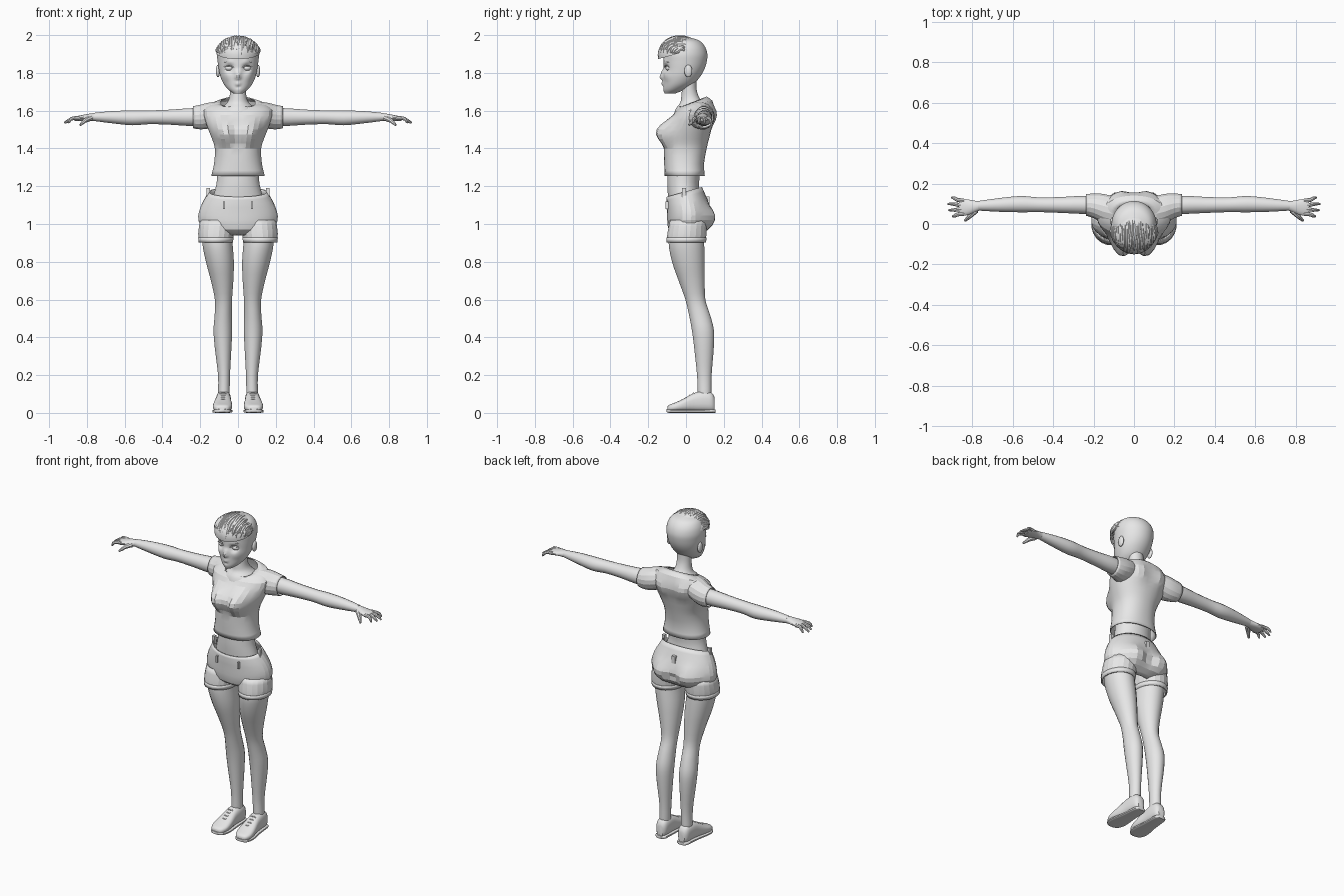
import bpy, bmesh, math, random
from mathutils import Vector, Matrix

cube = bpy.data.objects.get("Cube")
if cube:
    bpy.data.objects.remove(cube, do_unlink=True)
random.seed(4)

grey = bpy.data.materials.new("pale_grey")
grey.use_nodes = True
grey.diffuse_color = (0.8, 0.8, 0.8, 1)
grey.node_tree.nodes["Principled BSDF"].inputs["Base Color"].default_value = grey.diffuse_color


def finish(ob, mirror=False, thickness=0, angle=40):
    """Material, optional mirror and cloth thickness, shading (angle 0 stays flat)."""
    ob.data.materials.append(grey)
    bpy.ops.object.select_all(action='DESELECT')
    ob.select_set(True)
    bpy.context.view_layer.objects.active = ob
    if ob.type == 'CURVE':
        bpy.ops.object.convert(target='MESH')
        ob = bpy.context.view_layer.objects.active
    if angle:
        bpy.ops.object.shade_smooth_by_angle(angle=math.radians(angle))
    if mirror:
        ob.modifiers.new("mirror", 'MIRROR')
    if thickness:
        mod = ob.modifiers.new("cloth", 'SOLIDIFY')
        mod.thickness, mod.offset = thickness, -1
    return ob


def from_bmesh(name, bm, **kw):
    bmesh.ops.recalc_face_normals(bm, faces=bm.faces)
    mesh = bpy.data.meshes.new(name)
    bm.to_mesh(mesh)
    bm.free()
    ob = bpy.data.objects.new(name, mesh)
    bpy.context.collection.objects.link(ob)
    return finish(ob, **kw)


def smooth_rings(rings, steps):
    """Spline interpolation between the given cross-sections."""
    out, last = [], len(rings) - 1
    for i in range(last):
        quad = [rings[max(i - 1, 0)], rings[i], rings[i + 1], rings[min(i + 2, last)]]
        for s in range(steps):
            t = s / steps
            out.append([b + 0.5 * t * (c - a + t * (2*a - 5*b + 4*c - d + t * (3*(b - c) + d - a)))
                        for a, b, c, d in zip(*quad)])
    return out + [list(rings[-1])]


def loft(name, rings, axis='Z', n=24, steps=3, power=1.0, caps=True, tilt=0, bumps=(), **kw):
    """Rings are (position, centre, half width, low, high); tilt slants the last ring.
    Bumps are (centre, radius, push) and act on both sides of the body."""
    bm, loops = bmesh.new(), []
    rows = smooth_rings(rings, steps)
    for k, (t, c, r, lo, hi) in enumerate(rows):
        slant = tilt * max(0, 1 - (len(rows) - 1 - k) / (2 * steps))
        loop = []
        for i in range(n):
            ang = math.tau * (i + 0.5) / n
            ca, sa = (math.copysign(abs(v) ** power, v) for v in (math.cos(ang), math.sin(ang)))
            a, half = c + r * ca, (hi - lo) / 2 * sa
            b, p = (lo + hi) / 2 + half, t + slant * half
            loop.append(bm.verts.new({'X': (p, a, b), 'Y': (a, p, b), 'Z': (a, b, p)}[axis]))
        loops.append(loop)
    for la, lb in zip(loops, loops[1:]):
        for i in range(n):
            j = (i + 1) % n
            bm.faces.new((la[i], la[j], lb[j], lb[i]))
    if caps:
        bm.faces.new(loops[0])
        bm.faces.new(loops[-1])
    for centre, radius, push in bumps:
        for v in bm.verts:
            d = (Vector((abs(v.co.x), v.co.y, v.co.z)) - Vector(centre)).length / radius
            if d < 1:
                v.co += Vector(push) * (1 - d * d) ** 2
    return from_bmesh(name, bm, **kw)


def tube(name, points, radii, **kw):
    cu = bpy.data.curves.new(name, 'CURVE')
    cu.dimensions, cu.bevel_depth, cu.bevel_resolution = '3D', 1, 2
    cu.resolution_u, cu.use_fill_caps = 5, True
    sp = cu.splines.new('NURBS')
    sp.points.add(len(points) - 1)
    for p, co, r in zip(sp.points, points, radii):
        p.co, p.radius = (*co, 1), r
    sp.use_endpoint_u, sp.order_u = True, 3
    ob = bpy.data.objects.new(name, cu)
    bpy.context.collection.objects.link(ob)
    return finish(ob, **kw)


def ball(name, centre, size, cut=None, **kw):
    bm = bmesh.new()
    bmesh.ops.create_uvsphere(bm, u_segments=24, v_segments=14, radius=1)
    bm.transform(Matrix.Translation(centre) @ Matrix.Diagonal((*size, 1)))
    if cut:
        bmesh.ops.bisect_plane(bm, geom=bm.verts[:] + bm.edges[:] + bm.faces[:],
                               plane_co=cut[0], plane_no=cut[1], clear_inner=True)
    return from_bmesh(name, bm, **kw)


def box(name, centre, size, **kw):
    bm = bmesh.new()
    bmesh.ops.create_cube(bm, size=1)
    bm.transform(Matrix.Translation(centre) @ Matrix.Diagonal((*size, 1)))
    return from_bmesh(name, bm, angle=0, **kw)


# Head with modelled face
loft("head", [(1.69, 0, .022, -.113, -.06), (1.71, 0, .05, -.12, -.01), (1.74, 0, .075, -.121, .04),
              (1.78, 0, .093, -.122, .075), (1.82, 0, .102, -.12, .098), (1.86, 0, .108, -.12, .11),
              (1.9, 0, .111, -.118, .113), (1.94, 0, .102, -.1, .1), (1.97, 0, .078, -.07, .072),
              (1.985, 0, .03, -.03, .03)],
     n=56, steps=5, bumps=[
         ((.046, -.11, 1.825), .034, (0, .016, 0)), ((0, -.12, 1.8), .026, (0, -.012, 0)),
         ((0, -.124, 1.778), .024, (0, -.018, -.004)), ((0, -.12, 1.743), .022, (0, -.009, 0)),
         ((0, -.12, 1.726), .014, (0, .006, 0)), ((.06, -.1, 1.785), .04, (0, -.006, 0)),
         ((.045, -.11, 1.856), .03, (0, -.005, 0))])
ball("eyes", (.046, -.085, 1.825), (.024, .023, .016), mirror=True)
for label, z, lift in (("eyelids", 1.828, .016), ("eyebrows", 1.852, .012)):
    tube(label, [(.02, -.112, z), (.046, -.115, z + lift), (.076, -.092, z + .004)],
         (.002, .004, .001), mirror=True)
ball("ears", (.106, .012, 1.81), (.011, .021, .033), mirror=True)
loft("neck", [(1.56, 0, .12, -.07, .12), (1.61, 0, .095, -.055, .115), (1.64, 0, .06, -.032, .09),
              (1.67, 0, .046, -.026, .07), (1.71, 0, .043, -.022, .057), (1.76, 0, .045, -.02, .055)])

# Swept hair on top of the head
ball("hair_cap", (0, -.025, 1.895), (.117, .125, .1), cut=((0, -.14, 1.875), (0, -.28, 1)))
for i in range(26):
    u = math.radians(-72 + 144 * i / 25)
    start, end = random.uniform(-50, -15), random.uniform(68, 92)
    path = []
    for k in range(6):
        s = math.radians(start + (end - start) * k / 5)
        wob = u + random.uniform(-.06, .06)
        path.append((.112 * math.sin(wob), -.027 - .12 * math.sin(s) * math.cos(wob),
                     1.895 + .094 * math.cos(s) * math.cos(wob)))
    tube("hair_lock", path, (.003, .01, .012, .013, .011, .003))

# Torso: bare waist, cropped shirt and sleeves
loft("waist", [(1.08, 0, .15, -.09, .09), (1.16, 0, .128, -.097, .075), (1.22, 0, .114, -.1, .07),
               (1.3, 0, .11, -.098, .08), (1.36, 0, .11, -.095, .085)])
loft("shirt", [(1.255, 0, .142, -.113, .1), (1.32, 0, .127, -.116, .096), (1.4, 0, .123, -.118, .11),
               (1.45, 0, .138, -.113, .122), (1.5, 0, .158, -.102, .135), (1.55, 0, .175, -.085, .145),
               (1.6, 0, .185, -.055, .15), (1.635, 0, .15, -.035, .14), (1.645, 0, .095, -.04, .11)],
     n=32, steps=2, power=.9, caps=False, tilt=.4, thickness=.006, angle=15, bumps=[
         ((.066, -.1, 1.49), .1, (0, -.062, 0)), ((.07, .14, 1.57), .08, (0, .02, 0))])
loft("sleeves", [(.09, .06, .075, 1.53, 1.65), (.15, .075, .075, 1.505, 1.645),
                 (.2, .09, .062, 1.5, 1.632), (.238, .094, .054, 1.506, 1.625)],
     axis='X', n=16, steps=2, caps=False, thickness=.005, angle=15, mirror=True)

# Arms and hands
loft("arms", [(.12, .085, .045, 1.525, 1.61), (.24, .094, .046, 1.518, 1.614), (.36, .094, .04, 1.525, 1.606),
              (.47, .095, .037, 1.528, 1.602), (.56, .098, .041, 1.522, 1.602), (.67, .094, .034, 1.533, 1.598),
              (.77, .09, .024, 1.546, 1.588)], axis='X', n=16, mirror=True)
loft("palms", [(.76, .09, .023, 1.546, 1.588), (.79, .086, .03, 1.546, 1.584), (.82, .083, .039, 1.546, 1.578),
               (.85, .083, .042, 1.545, 1.572), (.865, .083, .034, 1.546, 1.568)],
     axis='X', n=16, mirror=True)
for k, reach in enumerate((.895, .915, .92, .9)):
    y = .05 + .022 * k
    spread = y + (k - 1.4) * .009
    tube("finger", [(.84, y, 1.56), (.87, y, 1.562), (.89, spread, 1.553), (reach, spread, 1.535)],
         (.011, .01, .009, .005), mirror=True)
tube("thumbs", [(.78, .068, 1.56), (.805, .045, 1.552), (.82, .03, 1.538), (.835, .016, 1.524)],
     (.015, .013, .01, .006), mirror=True)

# Shorts: seat, legs, cuffs and small fittings
loft("shorts_seat", [(.94, 0, .09, -.055, .07), (.97, 0, .18, -.092, .115), (1.02, 0, .211, -.1, .132),
                     (1.07, 0, .206, -.102, .132), (1.12, 0, .185, -.104, .112), (1.17, 0, .155, -.103, .085)],
     n=32, steps=2, caps=False, tilt=.28, thickness=.006, angle=15, bumps=[
         ((.095, .12, 1.03), .1, (0, .034, 0)), ((0, .14, 1.02), .035, (0, -.02, 0))])
loft("shorts_legs", [(.902, .118, .089, -.102, .104), (.95, .116, .096, -.1, .11), (1.02, .108, .095, -.085, .11)],
     n=20, steps=2, caps=False, thickness=.006, angle=15, mirror=True)
loft("shorts_cuffs", [(.902, .118, .092, -.105, .107), (.928, .117, .095, -.105, .111)],
     n=20, steps=1, caps=False, thickness=.005, angle=15, mirror=True)
box("front_rivets", (.075, -.1, 1.1), (.01, .016, .04), mirror=True)
box("side_tabs", (.158, -.01, 1.165), (.018, .02, .05), mirror=True)
box("back_loop", (0, .112, 1.12), (.024, .024, .05))

# Legs
loft("legs", [(.99, .112, .08, -.08, .09), (.9, .109, .081, -.093, .097), (.8, .096, .075, -.075, .1),
              (.7, .084, .06, -.04, .1), (.6, .077, .046, -.004, .103), (.52, .078, .046, .015, .128),
              (.44, .08, .05, .03, .148), (.35, .079, .045, .042, .148), (.2, .074, .032, .058, .136),
              (.1, .075, .031, .062, .134), (.05, .075, .028, .065, .13)], n=20, mirror=True)

# Shoes with soles and laces
loft("shoes", [(.152, .075, .02, .01, .08), (.135, .075, .034, .008, .108), (.09, .076, .039, .008, .116),
               (.04, .078, .041, .008, .104), (-.02, .081, .05, .008, .072), (-.06, .083, .05, .008, .054),
               (-.09, .084, .036, .008, .042), (-.099, .084, .018, .01, .032)],
     axis='Y', n=20, power=.75, mirror=True)
loft("soles", [(.156, .075, .022, 0, .018), (.135, .075, .037, 0, .02), (.04, .078, .044, 0, .018),
               (-.02, .081, .053, 0, .018), (-.06, .083, .053, 0, .018), (-.09, .084, .039, 0, .02),
               (-.103, .084, .018, .004, .02)], axis='Y', n=16, power=.5, mirror=True)
for k in range(4):
    y, z = .042 - .02 * k, .1 - .011 * k
    tube("lace", [(.056, y, z - .006), (.079, y - .004, z + .013), (.102, y, z - .006)],
         (.004, .005, .004), mirror=True)
